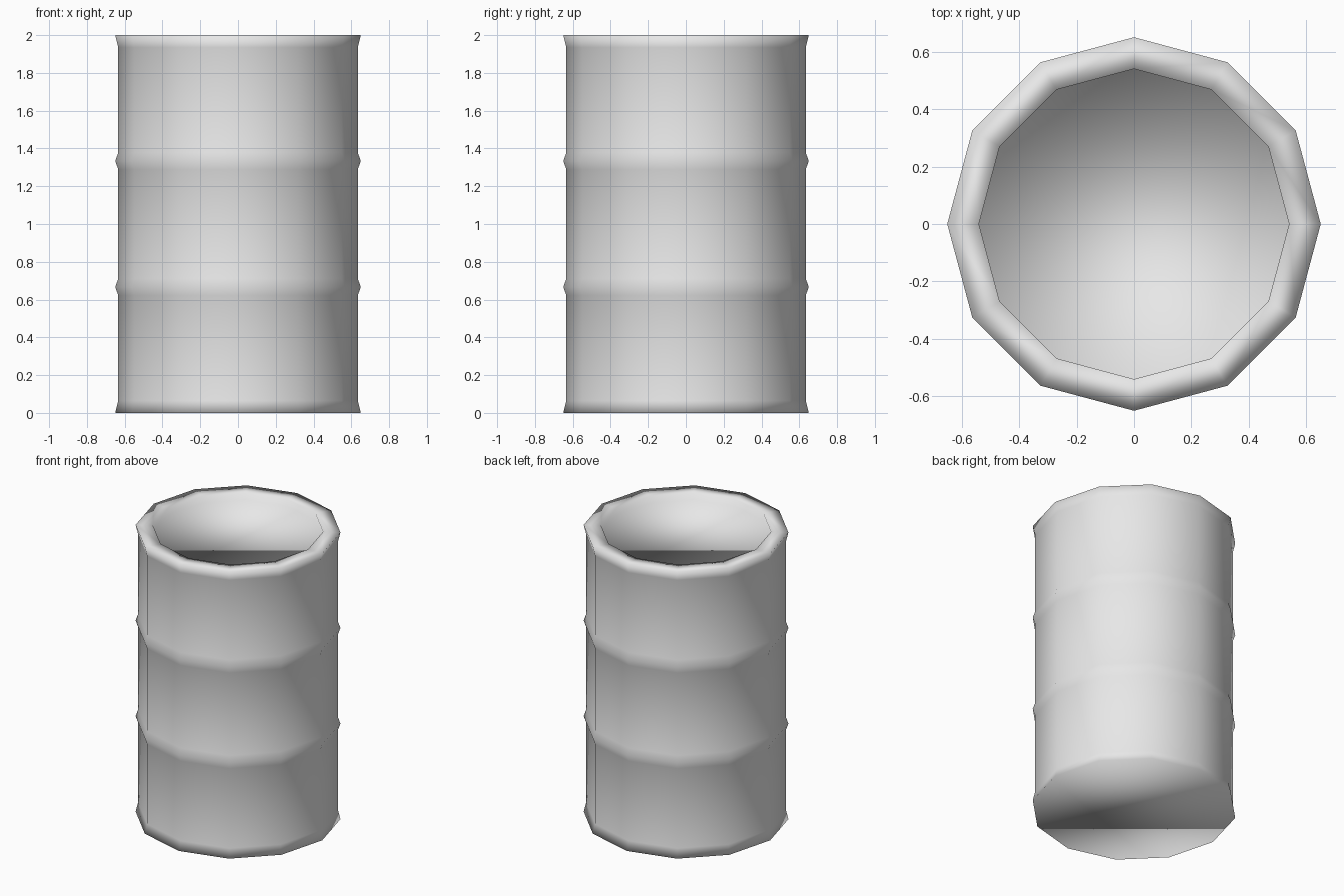
import bpy
import bmesh
from math import cos, sin, tau

cube = bpy.data.objects.get("Cube")
if cube:
    bpy.data.objects.remove(cube, do_unlink=True)

SIDES = 12
HEIGHT = 2.0
WALL, RIDGE, MOUTH = 0.634, 0.65, 0.54
FLARE, HALF_BAND, LID_DEPTH = 0.065, 0.045, 0.05

# Grey metal
metal = bpy.data.materials.new("grey_metal")
metal.use_nodes = True
grey = (0.8, 0.8, 0.8, 1.0)
metal.diffuse_color = grey
metal.node_tree.nodes["Principled BSDF"].inputs["Base Color"].default_value = grey

# Side profile from the base, over two raised hoops and the rim, to the sunken lid
profile = [(RIDGE, 0.0), (WALL, FLARE)]
for hoop in (HEIGHT / 3, HEIGHT * 2 / 3):
    profile += [(WALL, hoop - HALF_BAND), (RIDGE, hoop), (WALL, hoop + HALF_BAND)]
profile += [(WALL, HEIGHT - FLARE), (RIDGE, HEIGHT),
            (MOUTH, HEIGHT), (MOUTH, HEIGHT - LID_DEPTH)]

# Barrel body: rings joined by quads, closed with a base and a lid
bm = bmesh.new()
rings = [[bm.verts.new((r * cos(tau * i / SIDES), r * sin(tau * i / SIDES), z))
          for i in range(SIDES)] for r, z in profile]
for low, high in zip(rings, rings[1:]):
    for i in range(SIDES):
        j = (i + 1) % SIDES
        bm.faces.new((low[i], low[j], high[j], high[i]))
bm.faces.new(reversed(rings[0]))
bm.faces.new(rings[-1])
for face in bm.faces:
    face.smooth = True

mesh = bpy.data.meshes.new("barrel")
bm.to_mesh(mesh)
bm.free()
mesh.materials.append(metal)
barrel = bpy.data.objects.new("barrel", mesh)
bpy.context.collection.objects.link(barrel)
